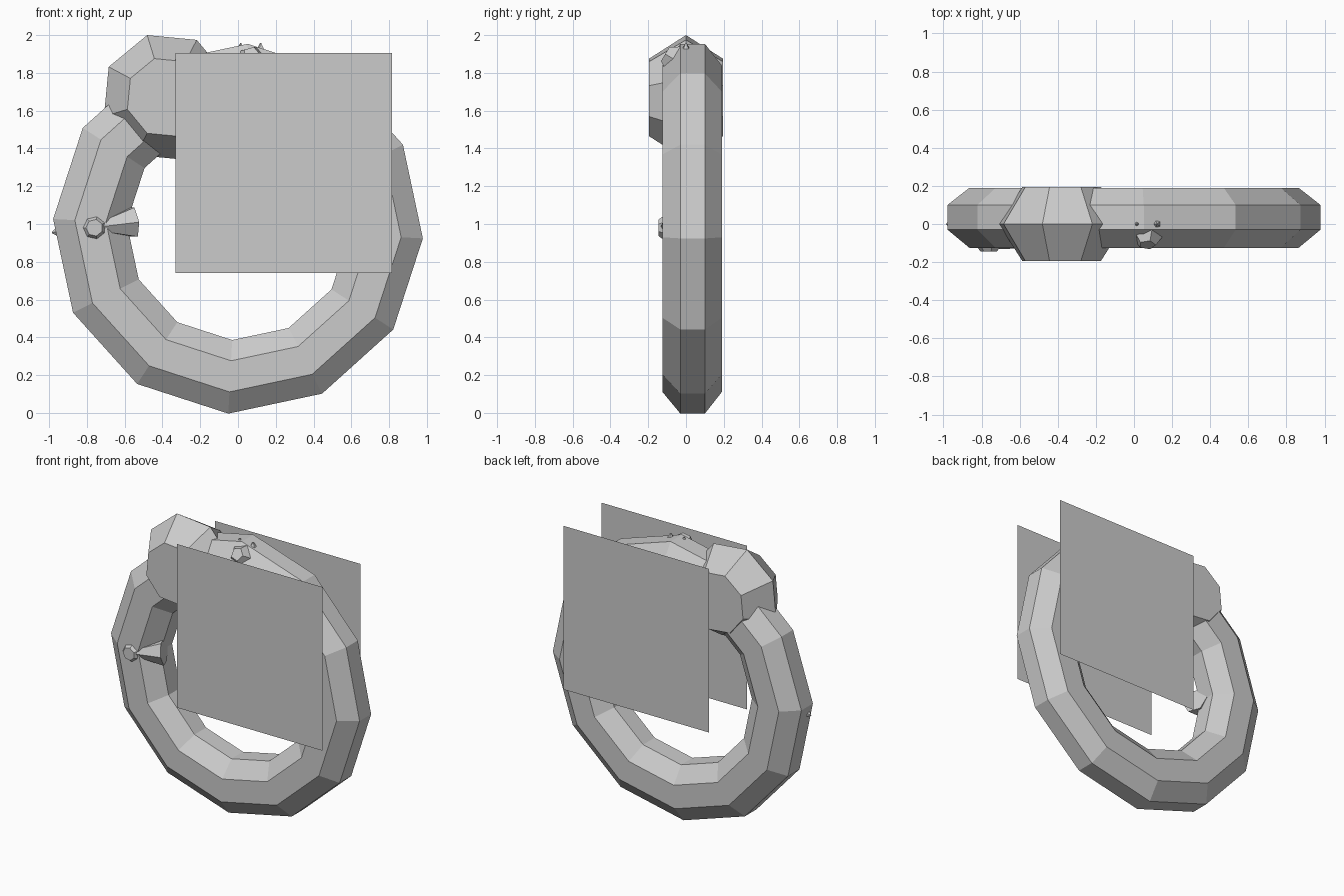
import bpy, bmesh, math
from mathutils import Vector

if "Cube" in bpy.data.objects:
    bpy.data.objects.remove(bpy.data.objects["Cube"], do_unlink=True)

grey = bpy.data.materials.new("plain grey")
grey.use_nodes = True
grey.diffuse_color = (0.6, 0.6, 0.6, 1)
grey.node_tree.nodes["Principled BSDF"].inputs["Base Color"].default_value = (0.6, 0.6, 0.6, 1)

CENTRE = Vector((0, 0, 0.975))


def loft(name, rings, closed=False):
    """Join equal point loops with quads; cap the ends unless closed."""
    bm = bmesh.new()
    loops = [[bm.verts.new(p) for p in ring] for ring in rings]
    n = len(loops[0])
    pairs = list(zip(loops, loops[1:]))
    if closed:
        pairs.append((loops[-1], loops[0]))
    else:
        bm.faces.new(loops[0])
        bm.faces.new(loops[-1])
    for a, b in pairs:
        for i in range(n):
            j = (i + 1) % n
            bm.faces.new((a[i], a[j], b[j], b[i]))
    bmesh.ops.recalc_face_normals(bm, faces=bm.faces)
    mesh = bpy.data.meshes.new(name)
    bm.to_mesh(mesh)
    bm.free()
    mesh.materials.append(grey)
    obj = bpy.data.objects.new(name, mesh)
    bpy.context.collection.objects.link(obj)
    return obj


def disc(centre, axis, radius, sides, turn=0):
    """Polygon of points around a centre, facing along an axis."""
    q = Vector(axis).to_track_quat('Z', 'Y')
    return [Vector(centre) + q @ Vector((radius * math.cos(turn + k * math.tau / sides),
                                         radius * math.sin(turn + k * math.tau / sides), 0))
            for k in range(sides)]


def tube(name, ends, sides):
    """Tapered polygonal rod through (point, radius) stations."""
    pts = [Vector(p) for p, r in ends]
    axis = pts[-1] - pts[0]
    return loft(name, [disc(p, axis, r, sides) for p, (_, r) in zip(pts, ends)])


# Twelve-sided wreath ring with an octagonal section
section = [(0.98, -0.03), (0.98, 0.10), (0.865, 0.19), (0.70, 0.19),
           (0.59, 0.10), (0.59, -0.03), (0.70, -0.125), (0.865, -0.125)]
rings = []
for k in range(12):
    a = math.radians(-93 + 30 * k)
    rings.append([CENTRE + Vector((r * math.cos(a), y, r * math.sin(a))) for r, y in section])
loft("wreath_ring", rings, closed=True)

# Large faceted bauble over the upper part of the ring
bauble = []
for y, r in ((-0.195, 0.215), (0, 0.345), (0.195, 0.215)):
    bauble.append([Vector((-0.38 + r * math.cos(math.radians(17 + 45 * k)), y,
                           1.67 + r * math.sin(math.radians(17 + 45 * k)))) for k in range(8)])
loft("bauble", bauble)

# Small flared ornament with a rounded tip
tube("ornament_flare", [((-0.74, -0.11, 0.985), 0.025), ((-0.555, -0.04, 1.01), 0.09)], 6)
loft("ornament_tip", [disc((-0.76, y, 0.98), (0, 1, 0), r, 7)
                      for y, r in ((-0.145, 0.045), (-0.125, 0.06), (-0.09, 0.04))])

# Small spikes that pierce the outer rim
tube("side_spike", [((-0.95, 0, 0.96), 0.03), ((-0.985, 0, 0.955), 0.004)], 5)
for i, x in enumerate((0.015, 0.12)):
    tube("top_spike_%d" % i, [((x, 0, 1.92), 0.025), ((x, 0, 1.957), 0.004)], 5)

# Low leaf-like ornament on the upper front bevel
tube("top_ornament", [((0.07, -0.06, 1.87), 0.085), ((0.07, -0.11, 1.90), 0.045)], 5)

# Flat square panels in front of and behind the ring
for name, y in (("front_panel", -0.215), ("back_panel", 0.215)):
    bm = bmesh.new()
    corners = ((-0.33, 0.74), (0.815, 0.74), (0.815, 1.905), (-0.33, 1.905))
    verts = [bm.verts.new((x, y, z)) for x, z in corners]
    bm.faces.new(verts if y < 0 else verts[::-1])
    mesh = bpy.data.meshes.new(name)
    bm.to_mesh(mesh)
    bm.free()
    mesh.materials.append(grey)
    bpy.context.collection.objects.link(bpy.data.objects.new(name, mesh))
